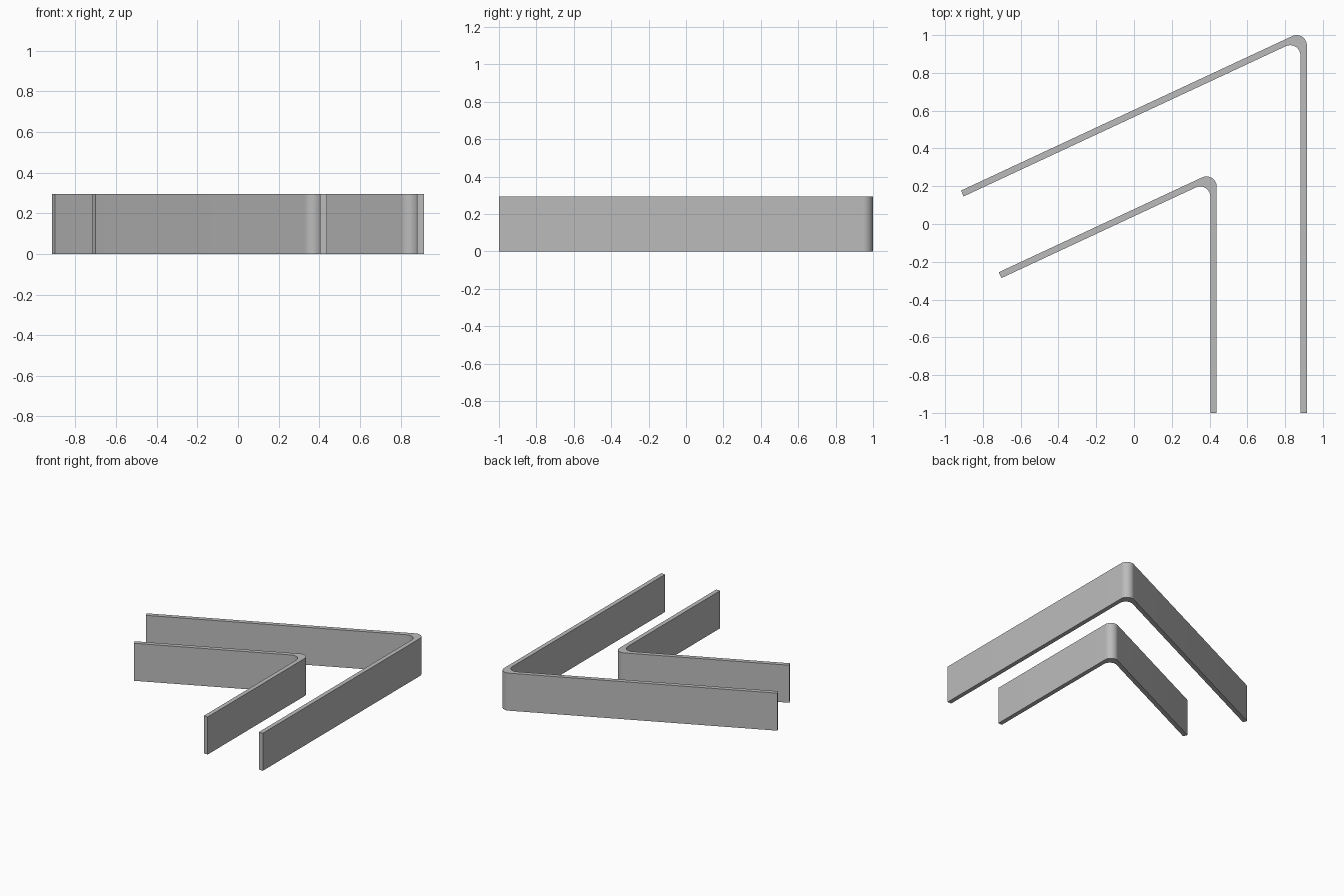
import bpy
import bmesh
from math import radians, sin, cos, tan
from mathutils import Vector

cube = bpy.data.objects.get("Cube")
if cube:
    bpy.data.objects.remove(cube, do_unlink=True)

HEIGHT = 0.294
THICK = 0.034
RADIUS = 0.054
ANGLE = radians(25)
FRONT = -1.0
SEGMENTS = 16

# Single grey material
grey = bpy.data.materials.new("plain_grey")
grey.use_nodes = True
colour = (0.5, 0.5, 0.5, 1)
grey.diffuse_color = colour
grey.node_tree.nodes["Principled BSDF"].inputs["Base Color"].default_value = colour


def corner_arc(cx, cy):
    """Fillet from the straight leg round to the slanted leg."""
    turn = radians(90) + ANGLE
    return [Vector((cx + RADIUS * cos(turn * i / SEGMENTS),
                    cy + RADIUS * sin(turn * i / SEGMENTS), 0))
            for i in range(SEGMENTS + 1)]


def bent_wall(name, right, back, left):
    """Wall with a straight leg, a rounded corner and a slanted leg."""
    along = Vector((-cos(ANGLE), -sin(ANGLE), 0))
    inward = Vector((sin(ANGLE), -cos(ANGLE), 0))

    # Outer and inner fillets share one radius
    outer = corner_arc(right - RADIUS, back - RADIUS)
    drop = THICK / cos(ANGLE) + THICK * tan(ANGLE)
    inner = corner_arc(right - THICK - RADIUS, back - RADIUS - drop)

    # Square-cut end of the slanted leg
    tip = outer[-1] + along * ((outer[-1].x - left) / cos(ANGLE))
    outline = [Vector((right, FRONT, 0)), *outer, tip, tip + inward * THICK,
               *reversed(inner), Vector((right - THICK, FRONT, 0))]

    # Extrude the plan to full height
    bm = bmesh.new()
    base = bm.faces.new([bm.verts.new(p) for p in outline])
    top = bmesh.ops.extrude_face_region(bm, geom=[base], use_keep_orig=True)
    verts = [g for g in top["geom"] if isinstance(g, bmesh.types.BMVert)]
    bmesh.ops.translate(bm, verts=verts, vec=(0, 0, HEIGHT))
    bmesh.ops.recalc_face_normals(bm, faces=bm.faces)
    mesh = bpy.data.meshes.new(name)
    bm.to_mesh(mesh)
    bm.free()
    mesh.materials.append(grey)

    obj = bpy.data.objects.new(name, mesh)
    bpy.context.collection.objects.link(obj)
    bpy.ops.object.select_all(action="DESELECT")
    obj.select_set(True)
    bpy.context.view_layer.objects.active = obj
    bpy.ops.object.shade_smooth_by_angle(angle=radians(30))


bent_wall("outer_wall", 0.915, 1.0, -0.916)
bent_wall("inner_wall", 0.438, 0.252, -0.716)
